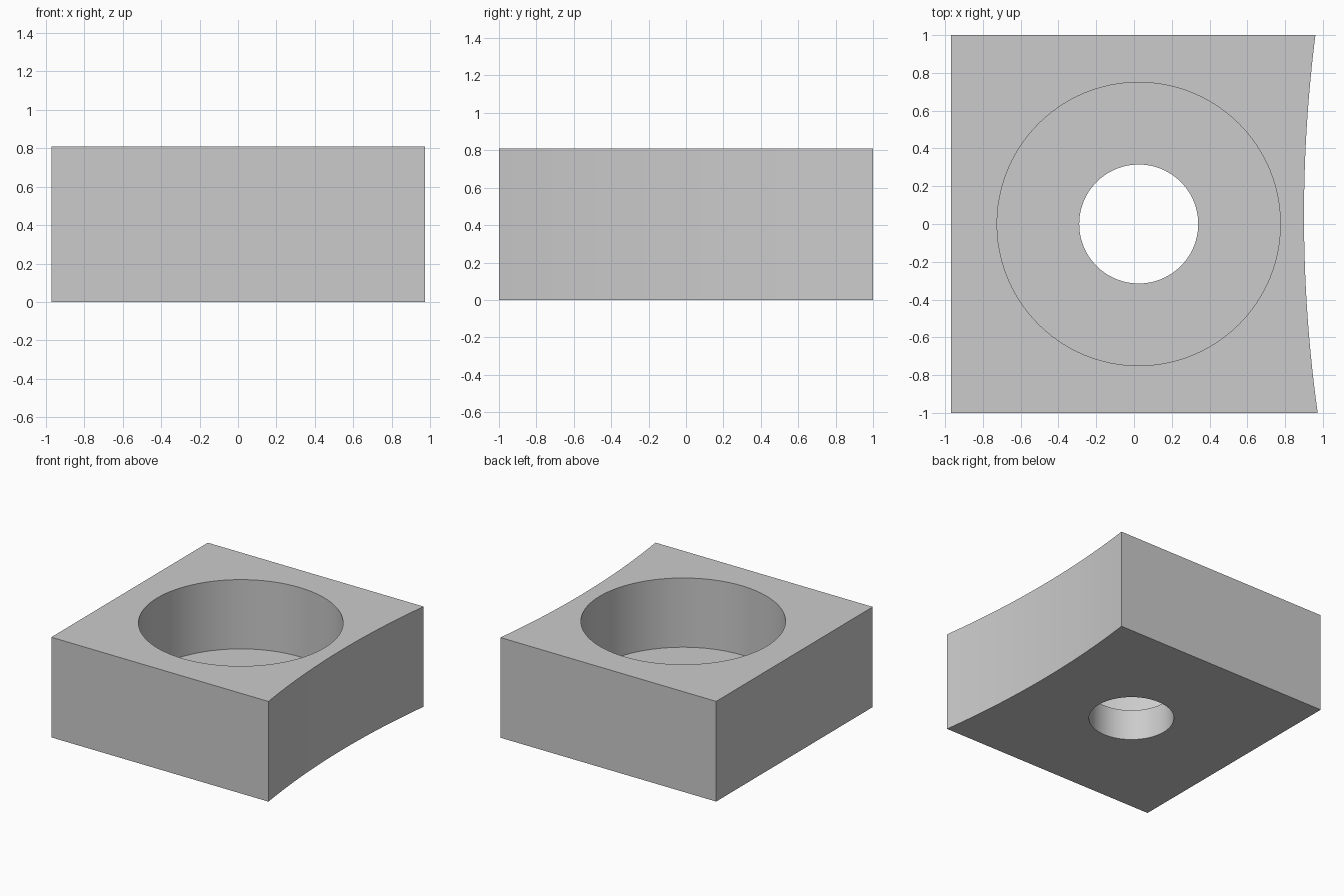
import bpy
import bmesh
import math

cube = bpy.data.objects.get("Cube")
if cube:
    bpy.data.objects.remove(cube, do_unlink=True)

HALF_WIDTH, HALF_DEPTH, HEIGHT = 0.97, 1.0, 0.81
BORE_X = 0.025
FLOOR_Z = 0.25
ARC_RADIUS, ARC_Y, ARC_MIN_X = 7.58, 0.045, 0.90

grey = bpy.data.materials.new("light grey")
grey.use_nodes = True
colour = (0.6, 0.6, 0.6, 1)
grey.diffuse_color = colour
grey.node_tree.nodes["Principled BSDF"].inputs["Base Color"].default_value = colour


def prism(name, outline, bottom, top):
    """Extrude a closed outline between two heights."""
    bm = bmesh.new()
    base = bm.faces.new([bm.verts.new((x, y, bottom)) for x, y in outline])
    extruded = bmesh.ops.extrude_face_region(bm, geom=[base])["geom"]
    verts = [v for v in extruded if isinstance(v, bmesh.types.BMVert)]
    bmesh.ops.translate(bm, verts=verts, vec=(0, 0, top - bottom))
    bmesh.ops.recalc_face_normals(bm, faces=bm.faces)
    mesh = bpy.data.meshes.new(name)
    bm.to_mesh(mesh)
    bm.free()
    mesh.materials.append(grey)
    obj = bpy.data.objects.new(name, mesh)
    bpy.context.collection.objects.link(obj)
    return obj


def circle(radius, count=96):
    return [(BORE_X + radius * math.cos(math.tau * i / count),
             radius * math.sin(math.tau * i / count)) for i in range(count)]


# Block with a shallow concave side
def concave_x(y):
    return ARC_MIN_X + ARC_RADIUS - math.sqrt(ARC_RADIUS ** 2 - (y - ARC_Y) ** 2)


steps = 24
side = [-HALF_DEPTH + 2 * HALF_DEPTH * i / steps for i in range(steps + 1)]
outline = [(-HALF_WIDTH, HALF_DEPTH), (-HALF_WIDTH, -HALF_DEPTH)]
outline += [(concave_x(y), y) for y in side]
block = prism("bored_block", outline, 0, HEIGHT)

# Through hole and wide counterbore
bpy.context.view_layer.objects.active = block
for name, radius, bottom in (("through_hole_cutter", 0.315, -0.2),
                             ("counterbore_cutter", 0.75, FLOOR_Z)):
    cutter = prism(name, circle(radius), bottom, HEIGHT + 0.2)
    cutter.hide_render = True
    cut = block.modifiers.new(name, "BOOLEAN")
    cut.operation = "DIFFERENCE"
    cut.solver = "EXACT"
    cut.object = cutter
    bpy.ops.object.modifier_apply(modifier=cut.name)
    bpy.data.objects.remove(cutter, do_unlink=True)

# Smooth curved walls, sharp rims
bpy.ops.object.select_all(action="DESELECT")
block.select_set(True)
bpy.ops.object.shade_smooth_by_angle(angle=math.radians(30))
